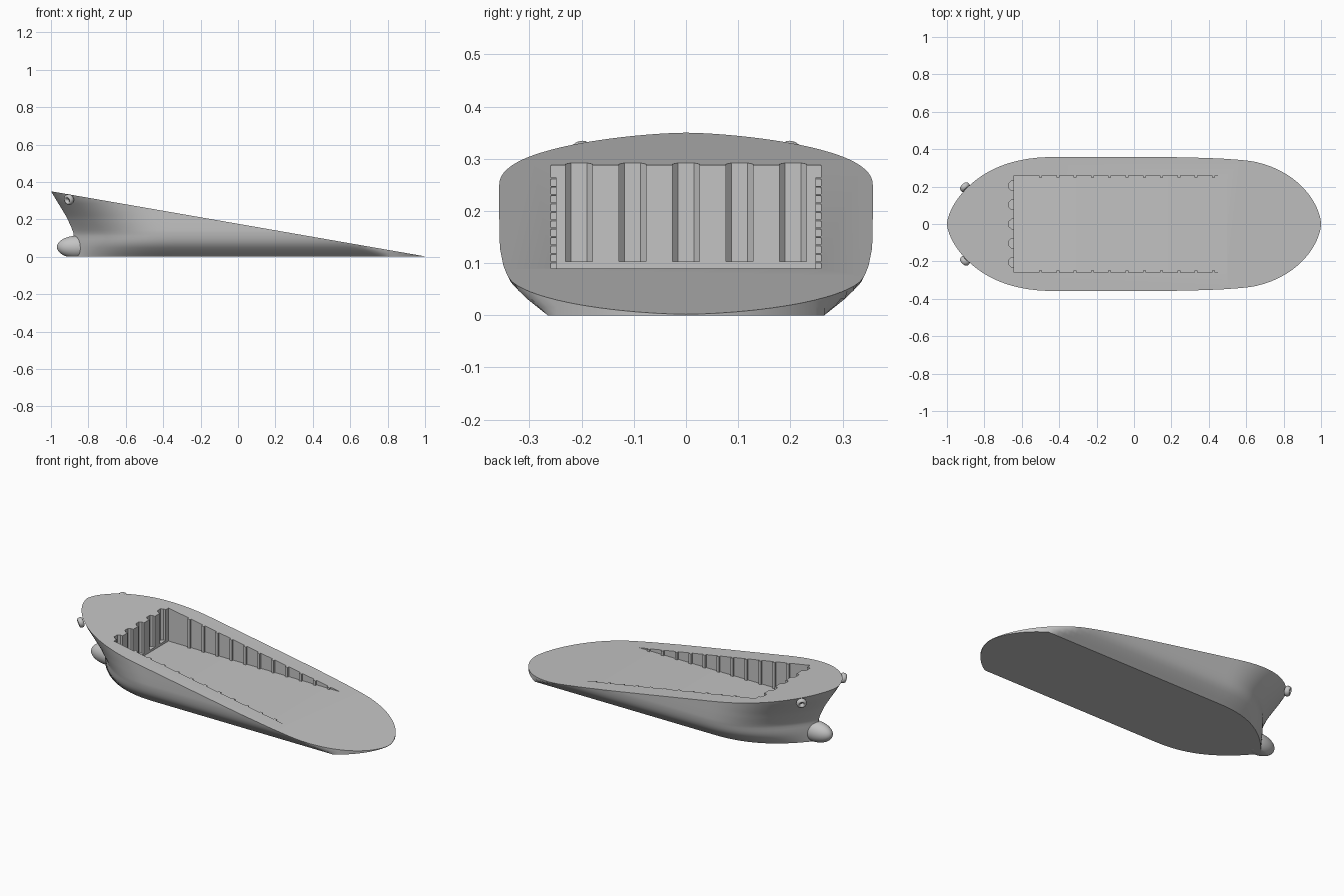
import bpy, bmesh, math
from mathutils import Vector

if "Cube" in bpy.data.objects:
    bpy.data.objects.remove(bpy.data.objects["Cube"])

grey = bpy.data.materials.new("hull_grey")
grey.use_nodes = True
grey.diffuse_color = (0.55, 0.55, 0.55, 1)
grey.node_tree.nodes["Principled BSDF"].inputs["Base Color"].default_value = grey.diffuse_color


def finish(bm, name):
    bmesh.ops.recalc_face_normals(bm, faces=bm.faces)
    mesh = bpy.data.meshes.new(name)
    bm.to_mesh(mesh)
    bm.free()
    mesh.materials.append(grey)
    obj = bpy.data.objects.new(name, mesh)
    bpy.context.collection.objects.link(obj)
    return obj


def activate(obj):
    bpy.ops.object.select_all(action='DESELECT')
    obj.select_set(True)
    bpy.context.view_layer.objects.active = obj


def smooth(obj, angle=35):
    activate(obj)
    bpy.ops.object.shade_smooth_by_angle(angle=math.radians(angle))


def lerp(points, v):
    """Piecewise linear lookup in a short list of pairs."""
    for (a, p), (b, q) in zip(points, points[1:]):
        if v <= b:
            return p + (q - p) * max(0, v - a) / (b - a)
    return points[-1][1]


def deck(x):
    return 0.002 + 0.174 * (1 - x)


def prism(bm, outline, bottom, top):
    """Upright prism; top is a function of x."""
    low = [bm.verts.new((x, y, bottom)) for x, y in outline]
    high = [bm.verts.new((x, y, top(x))) for x, y in outline]
    bm.faces.new(low)
    bm.faces.new(high)
    for i in range(len(low)):
        j = (i + 1) % len(low)
        bm.faces.new((low[i], low[j], high[j], high[i]))


def rect(x0, x1, y0, y1):
    return [(x0, y0), (x1, y0), (x1, y1), (x0, y1)]


# Hull: stacked waterlines
STEM = [(0, -0.88), (0.12, -0.878), (0.15, -0.888), (0.21, -0.915), (0.35, -1.0), (0.4, -1.03)]
BEAM = [(0, 0.265), (0.03, 0.303), (0.06, 0.334), (0.09, 0.349), (0.13, 0.357), (0.18, 0.358)]
FINENESS = [(0, 0.95), (0.12, 1.0), (0.2, 0.85), (0.3, 0.66), (0.4, 0.62)]
STATIONS, LEVELS = 64, 24


def half_breadth(x, z):
    t = min(1, max(0, (x - lerp(STEM, z)) / 0.52))
    bow = lerp(BEAM, z) * (1 - (1 - t) ** 2.4) ** lerp(FINENESS, z)
    s = min(1, max(0, (x - 0.35) / 0.65))
    return min(bow, 0.358 * (1 - s ** 2.8) ** 0.6)


bm = bmesh.new()
rings = []
for k in range(LEVELS + 1):
    z = 0.38 * k / LEVELS
    x0 = lerp(STEM, z)
    xs = [x0 + (1 - x0) * (1 - math.cos(math.pi * i / STATIONS)) / 2 for i in range(STATIONS + 1)]
    side = [(x, half_breadth(x, z)) for x in xs[1:-1]]
    loop = [(x0, 0)] + side + [(1, 0)] + [(x, -y) for x, y in reversed(side)]
    rings.append([bm.verts.new((x, y, z)) for x, y in loop])
for a, b in zip(rings, rings[1:]):
    for i in range(len(a)):
        j = (i + 1) % len(a)
        bm.faces.new((a[i], a[j], b[j], b[i]))
bm.faces.new(rings[0])
bm.faces.new(rings[-1])

# Sloping deck cut
cut = bmesh.ops.bisect_plane(bm, geom=bm.verts[:] + bm.edges[:] + bm.faces[:], dist=1e-6,
                             plane_co=(1, 0, deck(1)), plane_no=(0.174, 0, 1), clear_outer=True)
bmesh.ops.holes_fill(bm, edges=[e for e in bm.edges if e.is_boundary], sides=0)
hull = finish(bm, "hull")

# Cargo hold and the grooves in its forward wall
bm = bmesh.new()
prism(bm, rect(-0.642, 0.75, -0.259, 0.259), 0.09, lambda x: 0.6)
hold = finish(bm, "hold_cutter")
bm = bmesh.new()
for i in range(-2, 3):
    y = i * 0.1025
    prism(bm, [(-0.62, y - 0.026), (-0.655, y - 0.026), (-0.667, y - 0.015),
               (-0.667, y + 0.015), (-0.655, y + 0.026), (-0.62, y + 0.026)],
          0.103, lambda x: 0.6)
grooves = finish(bm, "groove_cutter")
for cutter in (hold, grooves):
    cutter.hide_render = True
    mod = hull.modifiers.new("cut", 'BOOLEAN')
    mod.operation = 'DIFFERENCE'
    mod.solver = 'EXACT'
    mod.object = cutter
    activate(hull)
    bpy.ops.object.modifier_apply(modifier=mod.name)
    bpy.data.objects.remove(cutter)
smooth(hull)

# Ribs along both hold walls
bm = bmesh.new()
for i in range(11):
    x = -0.5 + i * 0.0925
    for s in (-1, 1):
        prism(bm, rect(x - 0.008, x + 0.008, s * 0.248, s * 0.262), 0.088, deck)
finish(bm, "hold_ribs")

# Bulbous bow, flat underneath
bm = bmesh.new()
bmesh.ops.create_uvsphere(bm, u_segments=32, v_segments=20, radius=1)
for v in bm.verts:
    v.co = Vector((-0.86 + 0.108 * v.co.x, 0.055 * v.co.y, 0.052 + 0.06 * v.co.z))
bmesh.ops.bisect_plane(bm, geom=bm.verts[:] + bm.edges[:] + bm.faces[:],
                       plane_co=(0, 0, 0), plane_no=(0, 0, -1), clear_outer=True)
bmesh.ops.holes_fill(bm, edges=[e for e in bm.edges if e.is_boundary], sides=0)
smooth(finish(bm, "bulbous_bow"))

# Anchor pipe rings on each bow
for s, name in ((-1, "right_anchor_ring"), (1, "left_anchor_ring")):
    bpy.ops.mesh.primitive_torus_add(major_segments=28, minor_segments=12,
                                     major_radius=0.019, minor_radius=0.01,
                                     location=(-0.904, s * 0.197, 0.306))
    ring = bpy.context.object
    ring.name = name
    ring.scale.z = 1.5
    ring.rotation_mode = 'QUATERNION'
    ring.rotation_quaternion = Vector((-0.65, s * 0.7, -0.3)).to_track_quat('Z', 'Y')
    ring.data.materials.append(grey)
    smooth(ring, 60)
